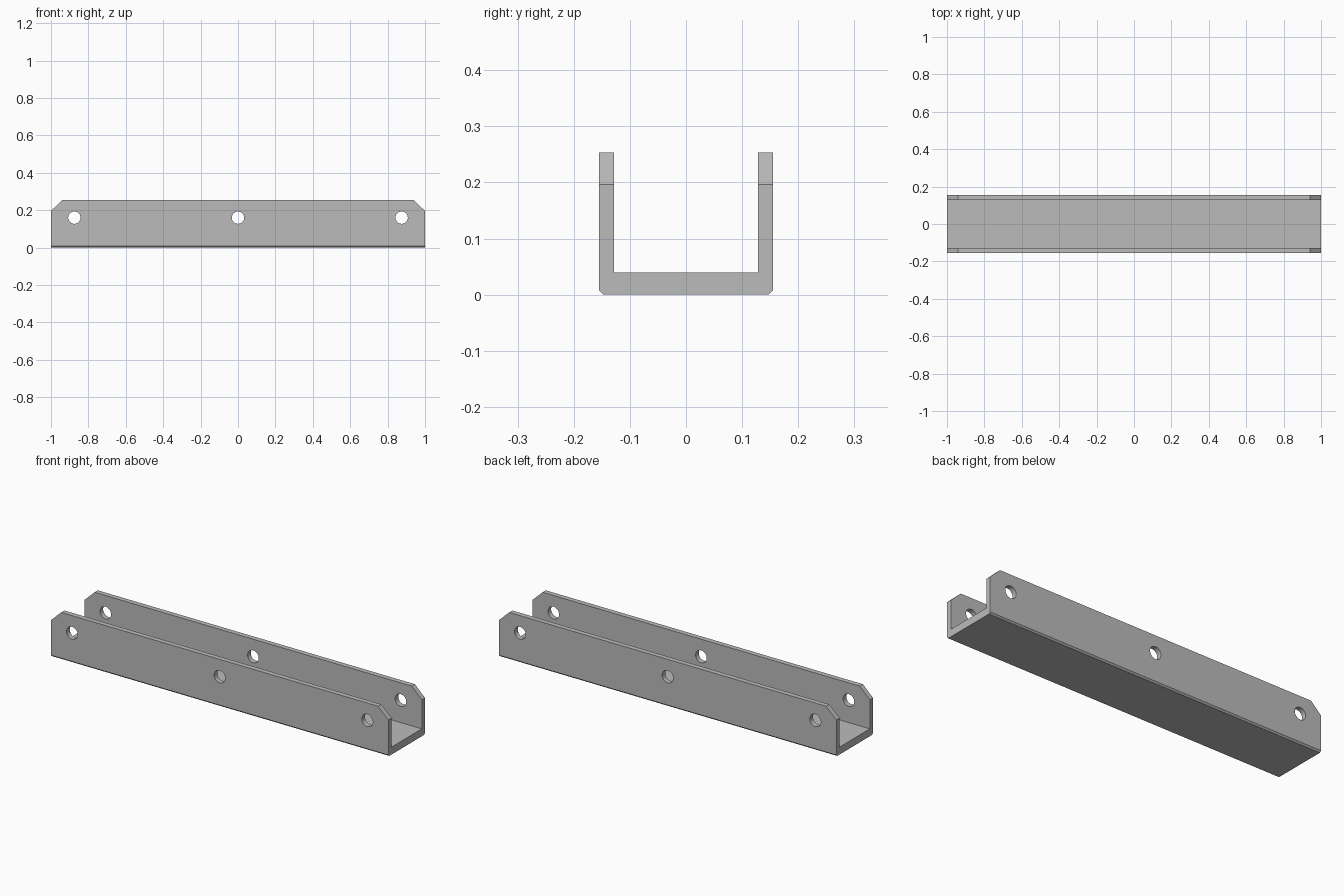
import bpy
import bmesh
from math import radians
from mathutils import Matrix, Vector

cube = bpy.data.objects.get("Cube")
if cube:
    bpy.data.objects.remove(cube, do_unlink=True)

HALF_LENGTH, HALF_WIDTH, HEIGHT = 1.0, 0.155, 0.253
INNER, FLOOR, BEVEL = 0.128, 0.04, 0.008
CORNER_X, CORNER_Z = 0.94, 0.196

metal = bpy.data.materials.new("grey metal")
metal.use_nodes = True
colour = (0.5, 0.5, 0.5, 1)
metal.diffuse_color = colour
metal.node_tree.nodes["Principled BSDF"].inputs["Base Color"].default_value = colour


def make_object(name, bm):
    bmesh.ops.recalc_face_normals(bm, faces=bm.faces)
    mesh = bpy.data.meshes.new(name)
    bm.to_mesh(mesh)
    bm.free()
    mesh.materials.append(metal)
    obj = bpy.data.objects.new(name, mesh)
    bpy.context.collection.objects.link(obj)
    return obj


# U-shaped section with small bevels along the bottom edges
half = [(HALF_WIDTH - BEVEL, 0), (HALF_WIDTH, BEVEL), (HALF_WIDTH, HEIGHT),
        (INNER, HEIGHT), (INNER, FLOOR)]
profile = half + [(-y, z) for y, z in reversed(half)]
bm = bmesh.new()
section = bm.faces.new([bm.verts.new((-HALF_LENGTH, y, z)) for y, z in profile])
ends = bmesh.ops.extrude_face_region(bm, geom=[section], use_keep_orig=True)
bmesh.ops.translate(bm, vec=(2 * HALF_LENGTH, 0, 0),
                    verts=[v for v in ends["geom"] if isinstance(v, bmesh.types.BMVert)])

# Clipped upper corners at both ends of the walls
for side in (-1, 1):
    normal = Vector((side * (HEIGHT - CORNER_Z), 0, HALF_LENGTH - CORNER_X))
    cut = bmesh.ops.bisect_plane(bm, geom=bm.verts[:] + bm.edges[:] + bm.faces[:],
                                 plane_co=(side * HALF_LENGTH, 0, CORNER_Z),
                                 plane_no=normal, clear_outer=True)
    rim = [e for e in cut["geom_cut"] if isinstance(e, bmesh.types.BMEdge)]
    bmesh.ops.holes_fill(bm, edges=rim, sides=0)
channel = make_object("channel", bm)

# Bolt holes through both walls
bm = bmesh.new()
for x in (-0.875, 0, 0.875):
    place = Matrix.Translation((x, 0, 0.16)) @ Matrix.Rotation(radians(90), 4, "X")
    bmesh.ops.create_cone(bm, cap_ends=True, segments=32, radius1=0.033,
                          radius2=0.033, depth=0.5, matrix=place)
cutter = make_object("hole_cutter", bm)
cutter.hide_render = True
cutter.hide_set(True)

holes = channel.modifiers.new("bolt holes", "BOOLEAN")
holes.operation = "DIFFERENCE"
holes.solver = "EXACT"
holes.object = cutter

bpy.context.view_layer.objects.active = channel
channel.select_set(True)
bpy.ops.object.modifier_apply(modifier=holes.name)
bpy.ops.object.shade_smooth_by_angle(angle=radians(30))
